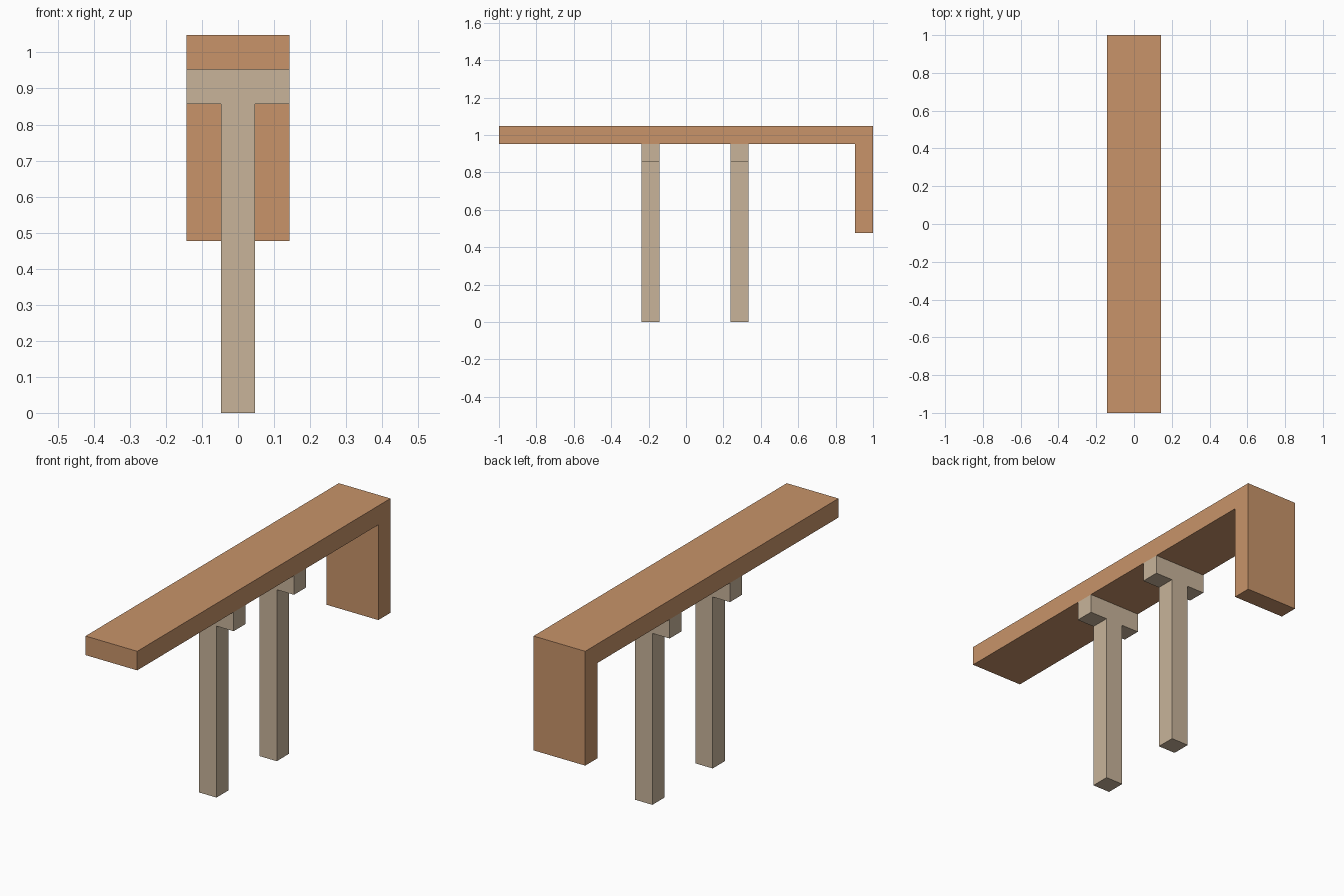
import bpy
import bmesh
from mathutils import Vector

if "Cube" in bpy.data.objects:
    bpy.data.objects.remove(bpy.data.objects["Cube"])

U = 2 / 21  # the model sits on a regular module


def material(name, rgb):
    mat = bpy.data.materials.new(name)
    mat.diffuse_color = (*rgb, 1)
    mat.use_nodes = True
    mat.node_tree.nodes["Principled BSDF"].inputs["Base Color"].default_value = mat.diffuse_color
    return mat


def extruded(name, profile, depth, mat):
    """Extrude a closed outline of module-unit points along a depth vector."""
    bm = bmesh.new()
    face = bm.faces.new([bm.verts.new(Vector(p) * U) for p in profile])
    new = bmesh.ops.extrude_face_region(bm, geom=[face])["geom"]
    moved = [v for v in new if isinstance(v, bmesh.types.BMVert)]
    bmesh.ops.translate(bm, verts=moved, vec=Vector(depth) * U)
    bmesh.ops.recalc_face_normals(bm, faces=bm.faces)
    mesh = bpy.data.meshes.new(name)
    bm.to_mesh(mesh)
    bm.free()
    mesh.materials.append(mat)
    obj = bpy.data.objects.new(name, mesh)
    bpy.context.collection.objects.link(obj)
    return obj


orange_wood = material("orange_wood", (0.578, 0.296, 0.144))
pale_wood = material("pale_wood", (0.578, 0.456, 0.323))

# Long plank with a panel hanging from its back end, as one L outline
plank = [(-10.5, 10), (9.5, 10), (9.5, 5), (10.5, 5), (10.5, 11), (-10.5, 11)]
extruded("plank_with_end_panel", [(-1.5, y, z) for y, z in plank], (3, 0, 0), orange_wood)

# Two T-shaped supports: post with a crossbar under the plank
half = [(0.5, 0), (0.5, 9), (1.5, 9), (1.5, 10)]
tee = half + [(-x, z) for x, z in reversed(half)]
for name, y in (("front_support", -2.5), ("back_support", 2.5)):
    extruded(name, [(x, y, z) for x, z in tee], (0, 1, 0), pale_wood)
